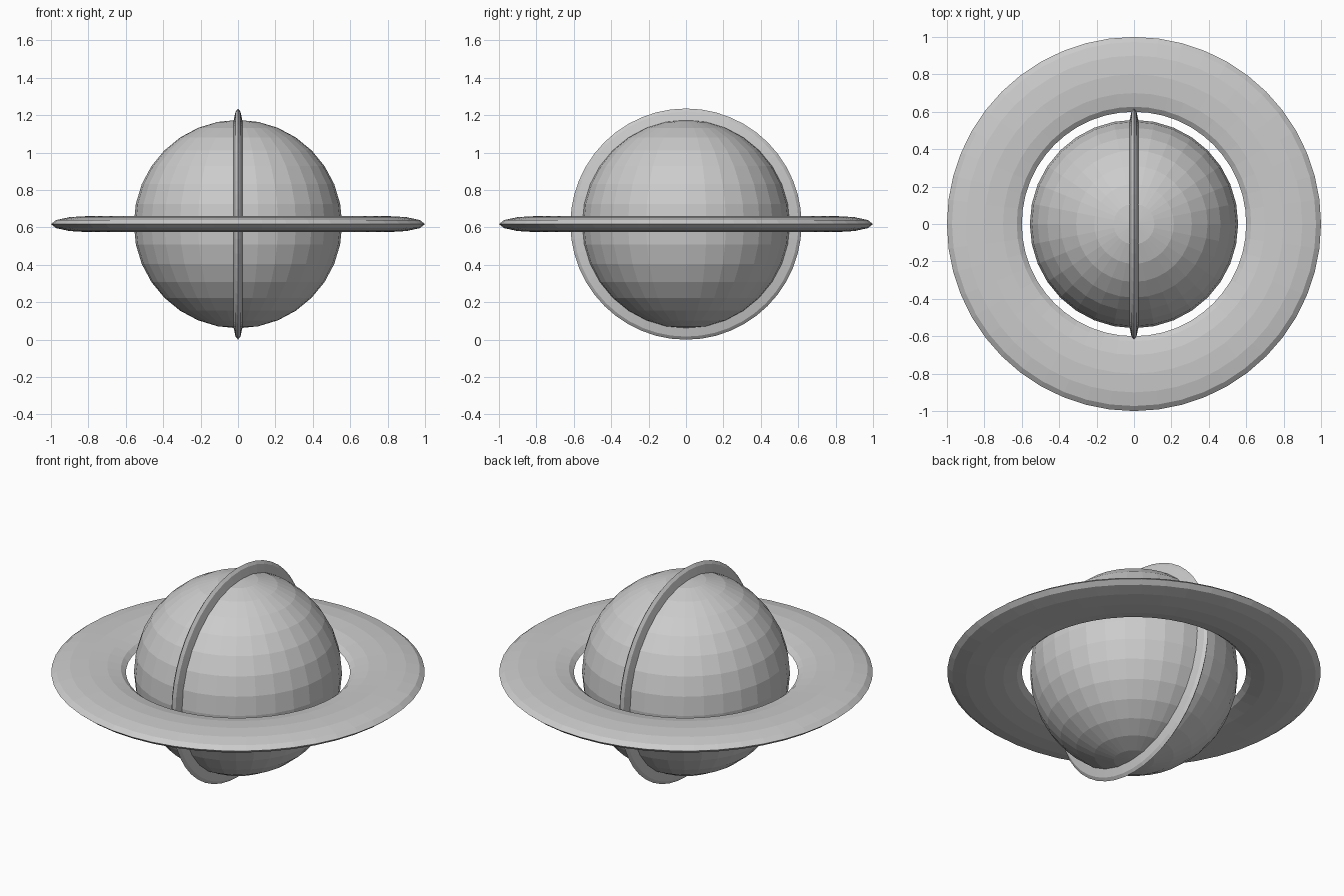
import bpy
import math

cube = bpy.data.objects.get("Cube")
if cube:
    bpy.data.objects.remove(cube, do_unlink=True)

CENTRE = (0, 0, 0.618)
FLATNESS = 0.215  # ring thickness relative to its width

grey = bpy.data.materials.new("plain_grey")
grey.use_nodes = True
colour = (0.6, 0.6, 0.6, 1)
grey.diffuse_color = colour
grey.node_tree.nodes["Principled BSDF"].inputs["Base Color"].default_value = colour


def finish(name):
    """Name the new object, colour it and keep its facets flat."""
    obj = bpy.context.object
    obj.name = name
    obj.data.materials.append(grey)
    bpy.ops.object.shade_flat()
    return obj


def flat_ring(name, outer, rotation):
    """A flattened torus whose hole is 0.6 of its outer radius."""
    bpy.ops.mesh.primitive_torus_add(
        major_radius=outer * 0.8, minor_radius=outer * 0.2,
        major_segments=48, minor_segments=12,
        location=CENTRE, rotation=rotation)
    ring = finish(name)
    ring.scale.z = FLATNESS
    return ring


# Round body
bpy.ops.mesh.primitive_uv_sphere_add(
    segments=32, ring_count=16, radius=0.557, location=CENTRE)
finish("planet_body")

# Wide level ring, and a small upright one half sunk in the body
flat_ring("equator_ring", 1.0, (0, 0, 0))
flat_ring("upright_ring", 0.618, (0, math.pi / 2, 0))
